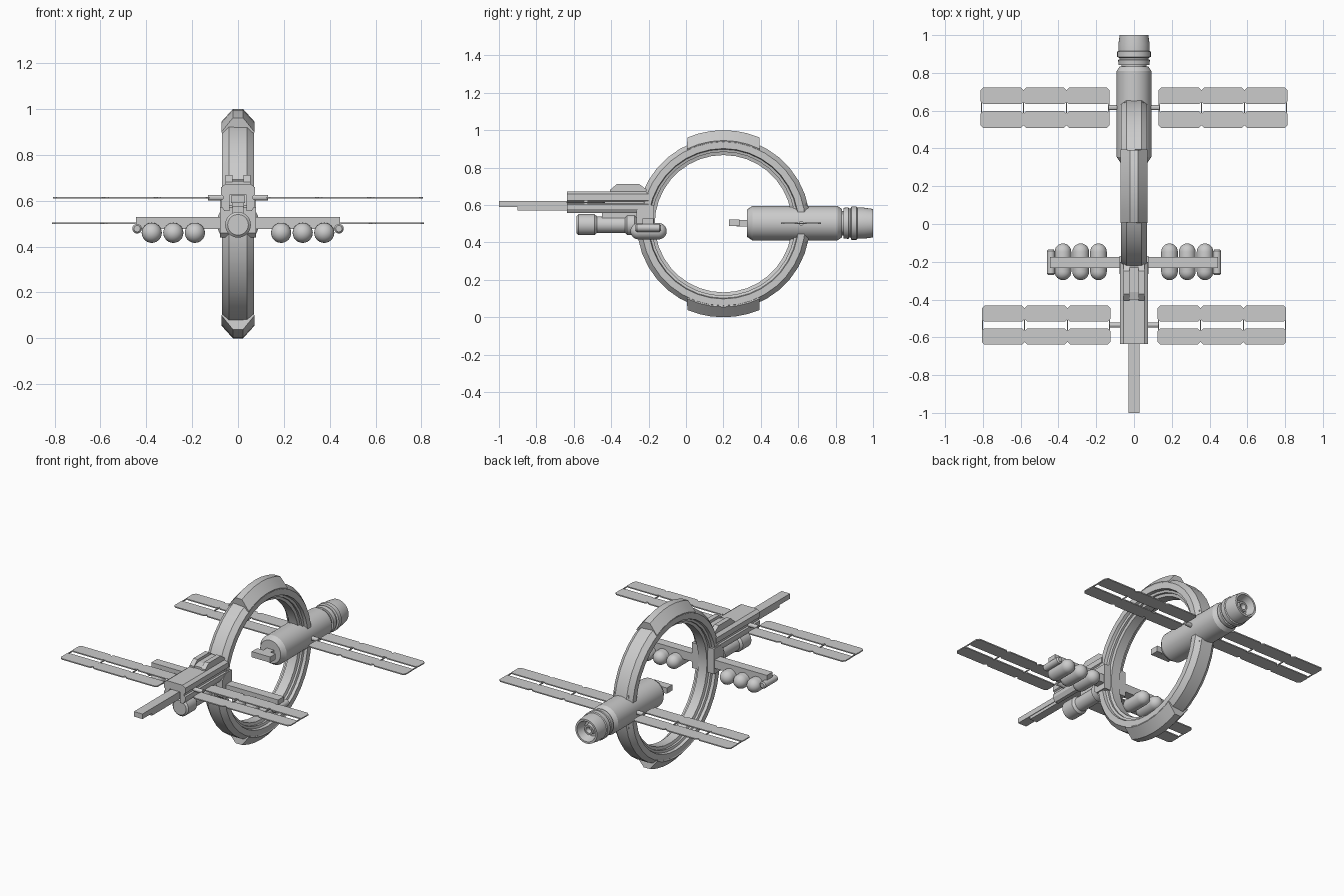
import bpy, bmesh, math
from mathutils import Vector

if "Cube" in bpy.data.objects:
    bpy.data.objects.remove(bpy.data.objects["Cube"])


def finish(name, bm, smooth=True):
    bmesh.ops.remove_doubles(bm, verts=bm.verts, dist=1e-5)
    bmesh.ops.recalc_face_normals(bm, faces=bm.faces)
    me = bpy.data.meshes.new(name)
    bm.to_mesh(me)
    bm.free()
    if smooth:
        me.shade_smooth()
        me.set_sharp_from_angle(angle=math.radians(28))
    ob = bpy.data.objects.new(name, me)
    bpy.context.collection.objects.link(ob)
    return ob


def box(name, x, y, z):
    """Box from (low, high) ranges."""
    return prism(name, [(x[0], y[0]), (x[1], y[0]), (x[1], y[1]), (x[0], y[1])], 'z', *z)


def prism(name, pts, axis, lo, hi):
    """Extrude a 2D outline along an axis."""
    put = {'x': lambda a, b, t: (t, a, b), 'y': lambda a, b, t: (a, t, b),
           'z': lambda a, b, t: (a, b, t)}[axis]
    bm = bmesh.new()
    ends = [[bm.verts.new(put(a, b, t)) for a, b in pts] for t in (lo, hi)]
    for e in ends:
        bm.faces.new(e)
    n = len(pts)
    for i in range(n):
        j = (i + 1) % n
        bm.faces.new((ends[0][i], ends[0][j], ends[1][j], ends[1][i]))
    return finish(name, bm, False)


def revolve(name, prof, centre, axis='y', segs=32, closed=False, arc=None):
    """Turn (position along axis, radius[, arc scale]) points round an axis."""
    full = arc is None
    mid, half = (0, math.pi) if full else arc
    bm = bmesh.new()
    c = Vector(centre)
    rows = []
    for i in range(segs if full else segs + 1):
        row = []
        for p in prof:
            k = p[2] if len(p) > 2 else 1
            a = mid + half * k * (2 * i / segs - 1)
            u, v = p[1] * math.cos(a), p[1] * math.sin(a)
            row.append(bm.verts.new(c + Vector((p[0], u, v) if axis == 'x' else (u, p[0], v))))
        rows.append(row)
    n = len(prof)
    for i in range(segs):
        r, s = rows[i], rows[(i + 1) % len(rows)]
        for j in range(n if closed else n - 1):
            k = (j + 1) % n
            bm.faces.new((r[j], r[k], s[k], s[j]))
    if not full:
        bm.faces.new(rows[0])
        bm.faces.new(rows[-1])
    return finish(name, bm)


def mirrored(half):
    """Complete a half outline across x = 0."""
    return half + [(-p[0],) + tuple(p[1:]) for p in reversed(half)]


# Habitat ring with chamfered outer rim and stepped inner rim
C = (0, 0.2, 0.5)
revolve("habitat_ring", mirrored([(0.04, 0.463), (0.07, 0.438), (0.07, 0.402), (0.052, 0.398),
                                  (0.048, 0.384), (0.035, 0.384), (0.03, 0.367)]),
        C, 'x', 36, closed=True)

# Raised armour at the top and bottom of the ring
for name, mid in (("top_ring_block", 90), ("bottom_ring_block", -90)):
    revolve(name, mirrored([(0.022, 0.5, 0.87), (0.072, 0.445), (0.06, 0.42)]), C, 'x', 6,
            closed=True, arc=(math.radians(mid), math.radians(26)))

# Rear module and its hollow nozzle
E = (0, 0, 0.503)
revolve("rear_module", [(0.325, 0), (0.325, 0.072), (0.355, 0.092), (0.81, 0.092),
                        (0.835, 0.075), (0.835, 0)], E)
revolve("nozzle", [(0.83, 0.0), (0.83, 0.066), (0.842, 0.066), (0.842, 0.082), (0.868, 0.084),
                   (0.872, 0.078), (0.88, 0.078), (0.884, 0.089), (0.912, 0.089), (0.916, 0.083),
                   (0.95, 0.083), (1.0, 0.076), (1.0, 0.064), (0.945, 0.048), (0.945, 0.034),
                   (0.975, 0.03), (0.975, 0.02), (0.95, 0.012), (0.95, 0)], E)
for s in (-1, 1):
    box("module_saddle", (-0.05, 0.05), (0.575, 0.645),
        tuple(sorted((0.503 + s * 0.07, 0.503 + s * 0.105))))

# Docking arm in front of the rear module
box("docking_arm", (-0.025, 0.025), (0.27, 0.33), (0.485, 0.52))
box("docking_plate", (-0.065, 0.065), (0.23, 0.285), (0.487, 0.523))

# Front hull: an upside-down channel holding the long boom
prism("front_hull", mirrored([(0.055, 0.672), (0.075, 0.658), (0.075, 0.625), (0.066, 0.62),
                              (0.066, 0.607), (0.075, 0.602), (0.075, 0.58), (0.06, 0.556),
                              (0.036, 0.556), (0.036, 0.625)]), 'y', -0.635, -0.2)
box("boom_upper", (-0.03, 0.03), (-1.0, -0.2), (0.59, 0.622))
box("boom_lower", (-0.026, 0.026), (-0.9, -0.2), (0.572, 0.592))

# Turret on the front hull
prism("turret_base", [(-0.4, 0.66), (-0.4, 0.685), (-0.36, 0.695), (-0.23, 0.695), (-0.2, 0.66)],
      'x', -0.035, 0.035)
for s in (-1, 1):
    prism("turret_cheek", [(-0.405, 0.665), (-0.405, 0.682), (-0.37, 0.712), (-0.25, 0.712),
                           (-0.2, 0.675), (-0.2, 0.66)], 'x', s * 0.025, s * 0.055)

# Lower pod hung beneath the hull
revolve("lower_pod", [(-0.585, 0), (-0.585, 0.045), (-0.575, 0.056), (-0.49, 0.056),
                      (-0.475, 0.044), (-0.325, 0.044), (-0.315, 0.056), (-0.275, 0.056),
                      (-0.265, 0.045), (-0.2, 0.045), (-0.2, 0)], (0, 0, 0.495))
box("pod_hanger", (-0.025, 0.025), (-0.45, -0.25), (0.525, 0.575))
prism("ring_mount", [(-0.265, 0.46), (-0.265, 0.57), (-0.235, 0.6), (-0.17, 0.6), (-0.17, 0.44),
                     (-0.245, 0.44)], 'x', -0.078, 0.078)

# Tank cross beam
box("cross_beam", (-0.445, 0.445), (-0.233, -0.175), (0.476, 0.529))


def capsule(name, x, y, z, r, half):
    arcs = [math.radians(a) for a in range(0, 91, 15)]
    front = [(-(half - r) - r * math.cos(a), r * math.sin(a)) for a in arcs]
    revolve(name, front + [(-t, q) for t, q in reversed(front)], (x, y, z), segs=24)


for s in (-1, 1):
    for x in (0.188, 0.282, 0.376):
        capsule("fuel_tank", s * x, -0.2, 0.46, 0.044, 0.097)
    revolve("beam_end_tank", [(-0.068, 0), (-0.068, 0.014), (-0.06, 0.021), (0.06, 0.021),
                              (0.068, 0.014), (0.068, 0)], (s * 0.44, -0.203, 0.478), segs=16)


# Solar wings: two strips of three notched cells on each side
def solar_wing(prefix, s, y, z, x0, x1, root, inner, outer):
    w, c, t = (x1 - x0) / 3, 0.014, 0.0035
    for side in (-1, 1):
        lo, hi = sorted((y + side * inner, y + side * outer))
        for i in range(3):
            a, b = x0 + i * w, x0 + (i + 1) * w
            pts = [(a + c, lo), (b - c, lo), (b, lo + c), (b, hi - c),
                   (b - c, hi), (a + c, hi), (a, hi - c), (a, lo + c)]
            prism(prefix + "_solar_cell", [(s * p, q) for p, q in pts], 'z', z - t, z + t)
    for i in range(4):
        x = s * min(max(x0 + i * w, x0 + 0.004), x1 - 0.004)
        box(prefix + "_solar_strut", (x - 0.003, x + 0.003),
            (y - inner - 0.02, y + inner + 0.02), (z - 0.003, z + 0.003))
    revolve(prefix + "_solar_hub", [(s * root, 0), (s * root, 0.013), (s * (x0 + 0.005), 0.013),
                                    (s * (x0 + 0.005), 0)], (0, y, z), 'x', 12)


for s in (-1, 1):
    solar_wing("rear", s, 0.616, 0.502, 0.13, 0.812, 0.08, 0.018, 0.107)
    solar_wing("front", s, -0.535, 0.613, 0.125, 0.806, 0.06, 0.018, 0.103)
